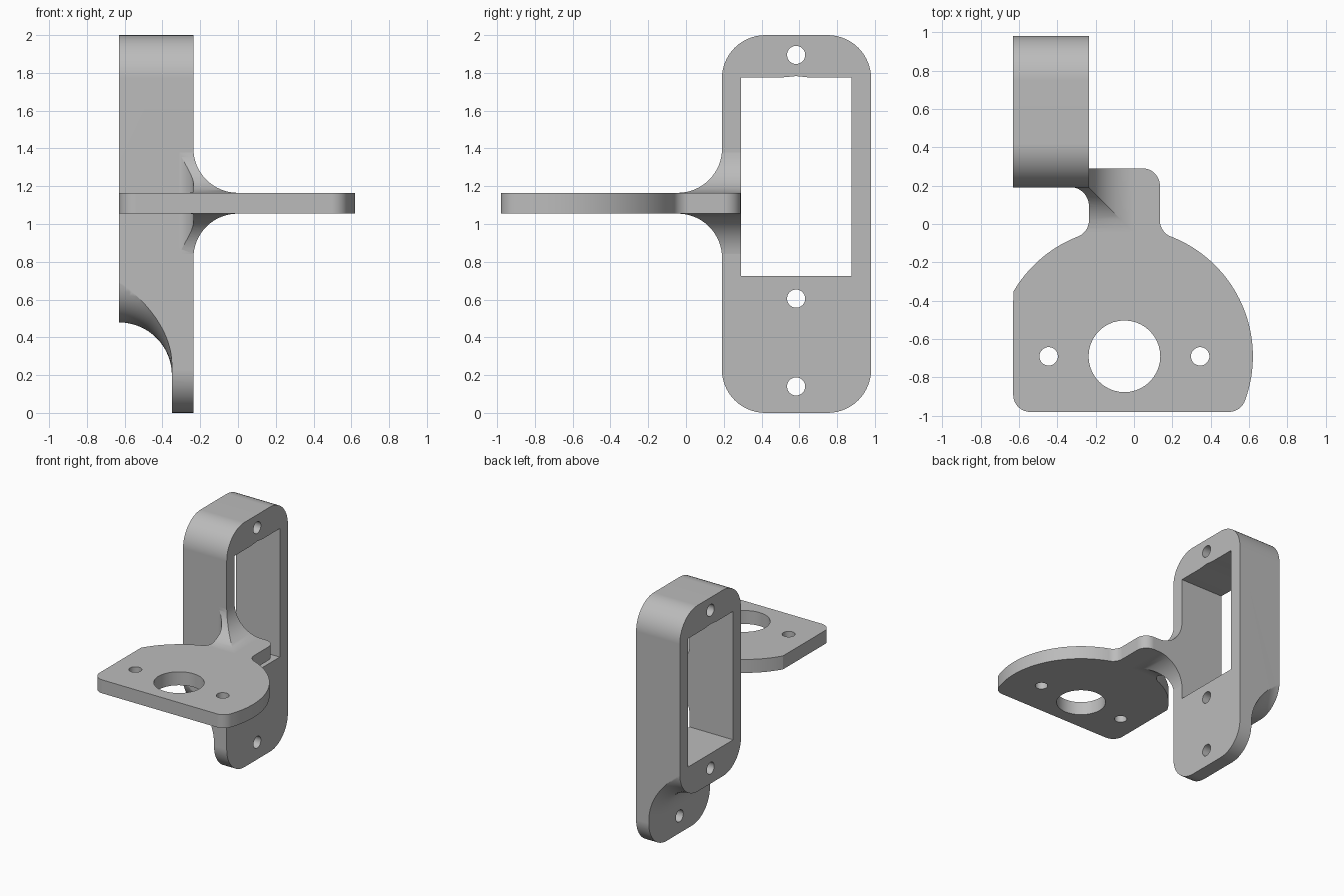
import bpy, bmesh
from math import sin, cos, tan, radians, pi, sqrt
from mathutils import Vector

cube = bpy.data.objects.get("Cube")
if cube:
    bpy.data.objects.remove(cube, do_unlink=True)

grey = bpy.data.materials.new("plain grey")
grey.use_nodes = True
grey.diffuse_color = (0.5, 0.5, 0.5, 1)
grey.node_tree.nodes["Principled BSDF"].inputs["Base Color"].default_value = (0.5, 0.5, 0.5, 1)


def loft(name, rings):
    """Closed solid through matching rings of 3D points."""
    bm = bmesh.new()
    loops = [[bm.verts.new(p) for p in ring] for ring in rings]
    for a, b in zip(loops, loops[1:]):
        for i in range(len(a)):
            j = (i + 1) % len(a)
            bm.faces.new((a[i], a[j], b[j], b[i]))
    bm.faces.new(loops[0])
    bm.faces.new(loops[-1])
    bmesh.ops.recalc_face_normals(bm, faces=bm.faces)
    mesh = bpy.data.meshes.new(name)
    bm.to_mesh(mesh)
    bm.free()
    ob = bpy.data.objects.new(name, mesh)
    bpy.context.collection.objects.link(ob)
    mesh.materials.append(grey)
    return ob


def prism(name, outline, axis, lo, hi):
    """Outline is (x, y) for axis z, and (y, z) for axis x."""
    place = (lambda p, h: (p[0], p[1], h)) if axis == "z" else (lambda p, h: (h, p[0], p[1]))
    return loft(name, [[place(p, h) for p in outline] for h in (lo, hi)])


def rounded(corners, steps=14):
    """Polygon whose (x, y, radius) corners become arcs."""
    out = []
    for i, (x, y, r) in enumerate(corners):
        p = Vector((x, y))
        if not r:
            out.append(p)
            continue
        a = (Vector(corners[i - 1][:2]) - p).normalized()
        b = (Vector(corners[(i + 1) % len(corners)][:2]) - p).normalized()
        half = a.angle(b) / 2
        centre = p + (a + b).normalized() * r / sin(half)
        start = p + a * r / tan(half) - centre
        end = p + b * r / tan(half) - centre
        sweep = start.angle_signed(end)
        for k in range(steps + 1):
            t = -sweep * k / steps
            out.append(centre + Vector((start.x * cos(t) - start.y * sin(t),
                                        start.x * sin(t) + start.y * cos(t))))
    return out


def circle(cx, cy, r, n=40):
    return [(cx + r * cos(2 * pi * i / n), cy + r * sin(2 * pi * i / n)) for i in range(n)]


def combine(ob, other, operation):
    mod = ob.modifiers.new("combine", "BOOLEAN")
    mod.operation, mod.object, mod.solver = operation, other, "EXACT"
    bpy.context.view_layer.update()
    mesh = bpy.data.meshes.new_from_object(ob.evaluated_get(bpy.context.evaluated_depsgraph_get()))
    ob.modifiers.clear()
    ob.data = mesh
    bpy.data.objects.remove(other, do_unlink=True)


LEFT, RIGHT, FRONT, BACK = -0.63, -0.235, 0.19, 0.98   # upright frame limits
INNER = 0.29                                           # window edge and neck end
LOW, HIGH = 1.055, 1.165                               # shelf thickness
STEPS = 16

# Upright frame: rounded slab
R = 0.23
bracket = prism("mounting_bracket", rounded([(FRONT, 0, R), (BACK, 0, R), (BACK, 2, R), (FRONT, 2, R)]),
                "x", LEFT, RIGHT)

# Thin foot, with a scooped blend up to the thick body
SCOOP = 0.28


def body_ring(x, d):
    r = R + d
    z = 0.48 + R
    arcs = [(FRONT + R, 180), (BACK - R, 270)]
    ring = [(x, cy + r * cos(radians(a0 + 90 * k / STEPS)), z + r * sin(radians(a0 + 90 * k / STEPS)))
            for cy, a0 in arcs for k in range(STEPS + 1)]
    return ring + [(x, BACK + d, 2.5), (x, FRONT - d, 2.5)]


rings = [body_ring(LEFT - 0.02, 0.001)]
for k in range(STEPS + 1):
    t = pi / 2 * k / STEPS
    rings.append(body_ring(LEFT + SCOOP * sin(t), SCOOP * (1 - cos(t)) + 0.001))
rings += [body_ring(LEFT + SCOOP, 1), body_ring(RIGHT + 0.1, 1)]
combine(bracket, loft("body_limit", rings), "INTERSECT")

# Shelf outline: round flange with a neck reaching the frame
MX, MY, MR = -0.05, -0.69, 0.67


def flange_arc(a0, a1, n=24):
    angles = [radians(a0 + (a1 - a0) * i / n) for i in range(n + 1)]
    return [(MX + MR * cos(a), MY + MR * sin(a), 0) for a in angles]


neck_right = 0.135
neck_y = MY + sqrt(MR ** 2 - (neck_right - MX) ** 2)
outline = rounded(
    [(neck_right, INNER, 0.09), (neck_right, neck_y, 0.09)]
    + flange_arc(68, -20, 40)
    + [(0.555, -BACK, 0.09), (LEFT, -BACK, 0.09)]
    + flange_arc(149.9, 111)
    + [(RIGHT, neck_y, 0.09), (RIGHT, FRONT, 0.1), (-0.36, FRONT + 0.004, 0), (-0.36, INNER, 0)])

# Shelf with mitred fillets above and below, trimmed to the outline
F = 0.235


def fillet_ring(z, d):
    x, y = RIGHT + d - 0.001, FRONT - d + 0.001
    return [(-0.45, y, z), (x, y, z), (x, 0.4, z), (-0.45, 0.4, z)]


arc = [(F * (1 - sin(pi / 2 * k / STEPS)), F * (1 - cos(pi / 2 * k / STEPS))) for k in range(STEPS + 1)]
rings = [fillet_ring(LOW - h, d) for h, d in arc[::-1]][::-1]
rings = rings[::-1] if rings[0][0][2] > rings[-1][0][2] else rings
rings += [fillet_ring(HIGH + h, d) for h, d in arc[::-1]]
shelf = prism("shelf", [(-1, -1.2), (1, -1.2), (1, 0.5), (-1, 0.5)], "z", LOW, HIGH)
combine(shelf, loft("fillets", rings), "UNION")
combine(shelf, prism("shelf_outline", outline, "z", 0.5, 1.7), "INTERSECT")
for cx, r in ((MX, 0.187), (MX - 0.395, 0.048), (MX + 0.395, 0.048)):
    combine(shelf, prism("shelf_hole", circle(cx, MY, r), "z", 0.9, 1.3), "DIFFERENCE")
combine(bracket, shelf, "UNION")

# Window and screw holes through the frame
window = [(INNER, 0.725), (0.875, 0.725), (0.875, 1.775), (0.66, 1.775),
          (0.583, 1.783), (0.5, 1.775), (INNER, 1.775)]
combine(bracket, prism("window", window, "x", -1, 0.5), "DIFFERENCE")
for z in (0.14, 0.605, 1.895):
    combine(bracket, prism("screw_hole", circle(0.583, z, 0.048), "x", -1, 0), "DIFFERENCE")

# Smooth curves, crisp edges
bpy.ops.object.select_all(action="DESELECT")
bracket.select_set(True)
bpy.context.view_layer.objects.active = bracket
bpy.ops.object.shade_smooth_by_angle(angle=radians(25))
weighted = bracket.modifiers.new("even_shading", "WEIGHTED_NORMAL")
weighted.keep_sharp = True
